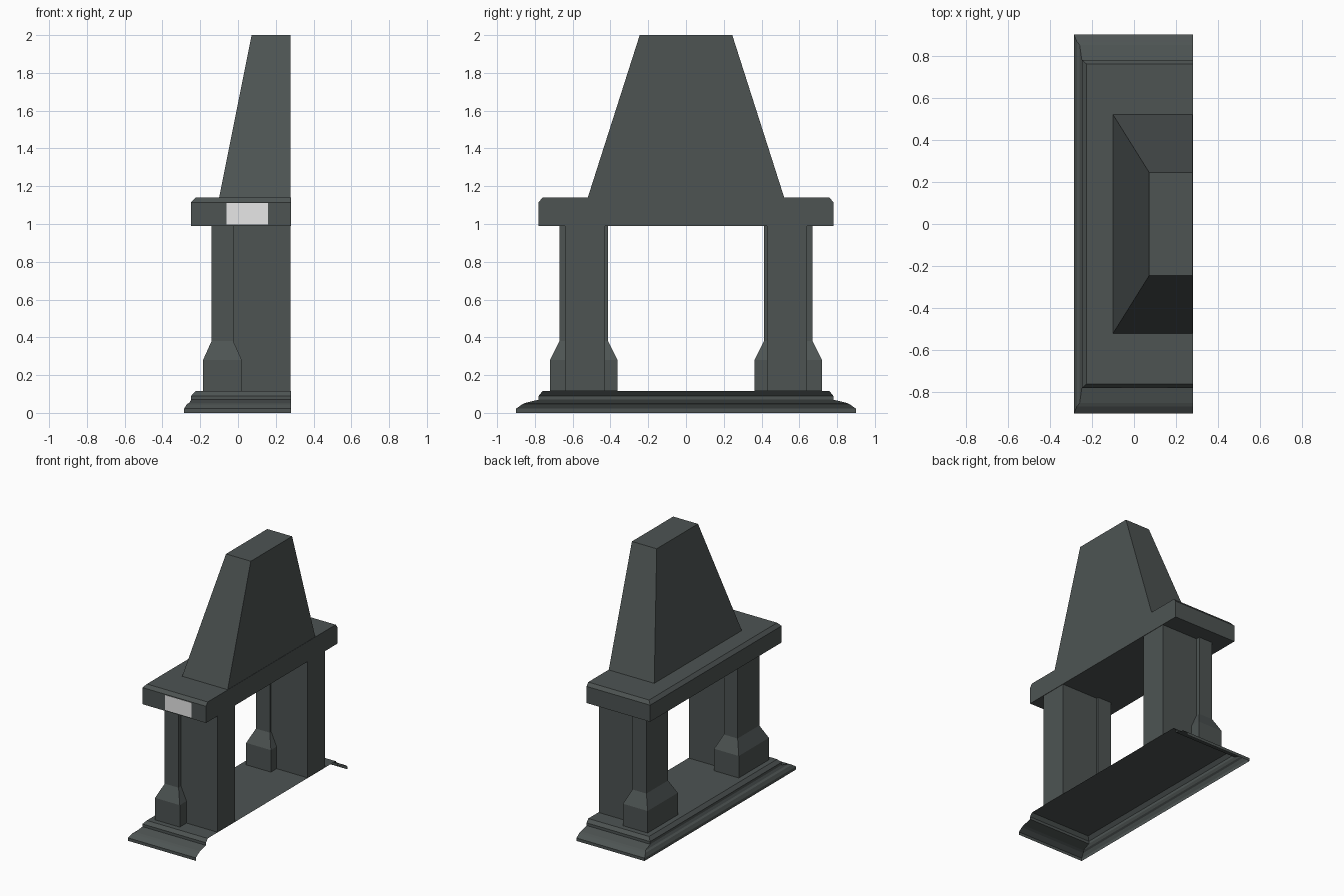
import bpy

if "Cube" in bpy.data.objects:
    bpy.data.objects.remove(bpy.data.objects["Cube"])


def material(name, rgb):
    m = bpy.data.materials.new(name)
    m.diffuse_color = (*rgb, 1)
    m.use_nodes = True
    m.node_tree.nodes["Principled BSDF"].inputs["Base Color"].default_value = m.diffuse_color
    return m


STONE = material("dark stone", (0.075, 0.088, 0.086))
PALE = material("pale grey", (0.8, 0.8, 0.8))


def loft(name, rings, mat=STONE, top=False, bottom=False, back=True):
    """Stack rectangular rings (x0, x1, y0, y1, z) into a flat-sided part."""
    verts, faces = [], []
    for x0, x1, y0, y1, z in rings:
        verts += [(x0, y0, z), (x1, y0, z), (x1, y1, z), (x0, y1, z)]
    for r in range(len(rings) - 1):
        for k in range(4):
            if k == 1 and not back:      # leave the +x side open
                continue
            a, b = r * 4 + k, r * 4 + (k + 1) % 4
            faces.append((a, b, b + 4, a + 4))
    if bottom:
        faces.append((3, 2, 1, 0))
    if top:
        n = len(verts) - 4
        faces.append((n, n + 1, n + 2, n + 3))
    mesh = bpy.data.meshes.new(name)
    mesh.from_pydata(verts, [], faces)
    mesh.materials.append(mat)
    ob = bpy.data.objects.new(name, mesh)
    bpy.context.collection.objects.link(ob)
    return ob


# Hearth: moulded shell, open underneath and at the wall side
hearth = [(0.285, 0.90, 0.0), (0.285, 0.90, 0.022), (0.272, 0.868, 0.045),
          (0.258, 0.85, 0.053), (0.248, 0.78, 0.07), (0.248, 0.78, 0.09),
          (0.225, 0.76, 0.115)]
loft("hearth", [(-x, 0.28, -y, y, z) for x, y, z in hearth], top=True, back=False)

# Piers and front columns, one pair per side
for side, label in ((-1, "near"), (1, "far")):
    def span(a, b):
        return sorted((side * a, side * b))

    loft(label + "_pier", [(-0.06, 0.277, *span(0.43, 0.64), z) for z in (0.115, 0.99)])
    foot = (-0.185, 0.02, *span(0.362, 0.72))
    shaft = (-0.14, -0.025, *span(0.413, 0.67))
    loft(label + "_column", [(*foot, 0.115), (*foot, 0.28), (*shaft, 0.38), (*shaft, 0.99)])

# Mantel with chamfered top edge (square against the wall)
loft("mantel", [(-0.248, 0.28, -0.78, 0.78, 0.99), (-0.248, 0.28, -0.78, 0.78, 1.115),
                (-0.225, 0.28, -0.76, 0.76, 1.14)], top=True, bottom=True)

# Pale panel on the near end of the mantel
loft("end_panel", [(-0.06, 0.16, -0.782, -0.778, z) for z in (0.998, 1.11)],
     PALE, top=True, bottom=True)

# Tapered chimney hood
loft("hood", [(-0.10, 0.278, -0.52, 0.52, 1.14), (0.072, 0.278, -0.245, 0.245, 2.0)], top=True)
